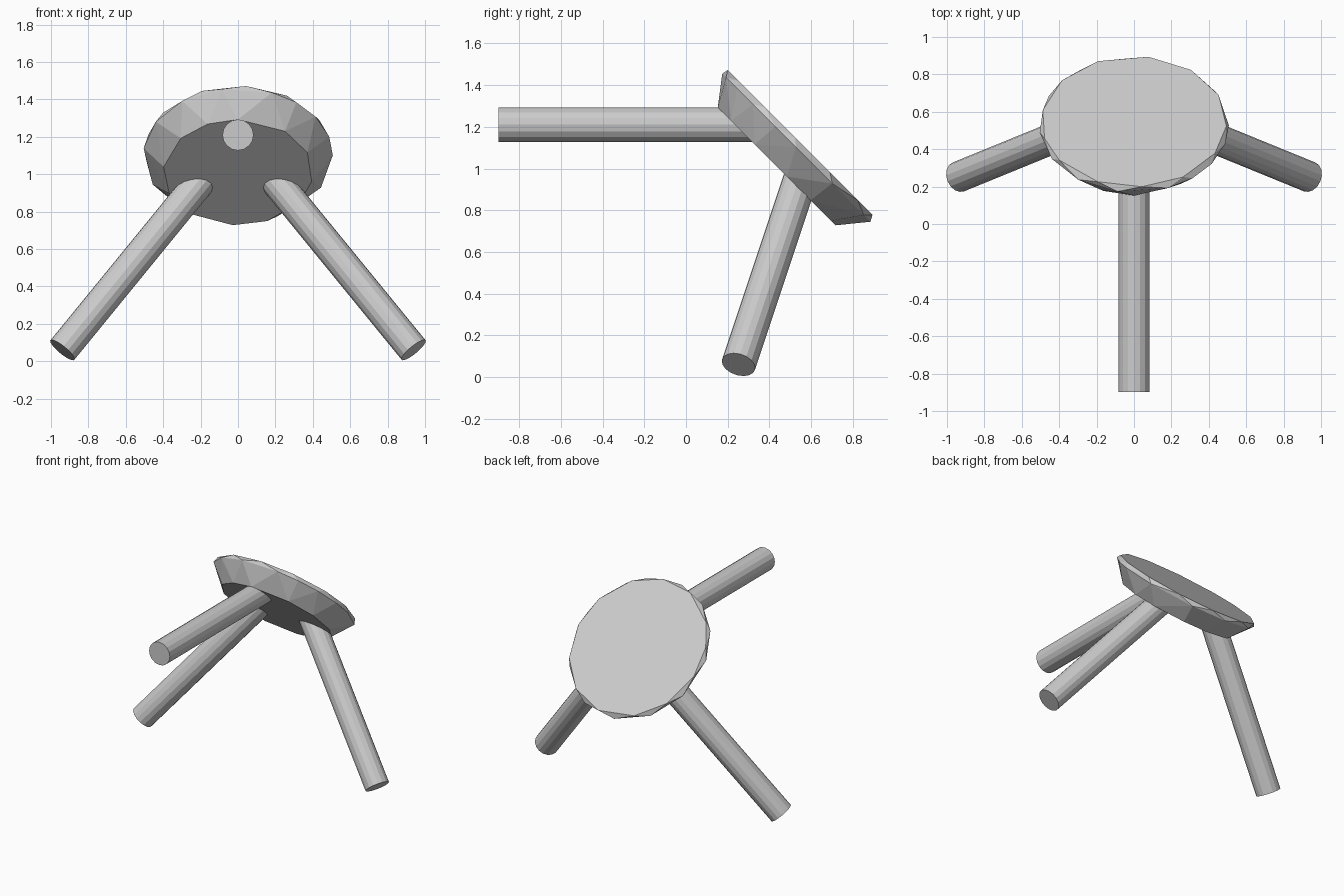
import bpy, bmesh
from math import radians, sin, cos
from mathutils import Matrix, Vector

if "Cube" in bpy.data.objects:
    bpy.data.objects.remove(bpy.data.objects["Cube"])

# Seat frame: local z is the seat normal, whole stool tipped back 45 degrees
TILT = Matrix.Translation((0, 0.435, 1.01)) @ Matrix.Rotation(radians(-45), 4, 'X')


def finish(bm, name, matrix):
    mesh = bpy.data.meshes.new(name)
    bmesh.ops.recalc_face_normals(bm, faces=bm.faces)
    bm.to_mesh(mesh)
    bm.free()
    obj = bpy.data.objects.new(name, mesh)
    obj.matrix_world = matrix
    bpy.context.collection.objects.link(obj)
    return obj


# Seat: rough-hewn disc, hull of three irregular rings (radius, height, angles)
rings = [
    (0.40, 0.0, (22, 51, 90, 114, 140, 174, 203, 233, 266, 293, 325, 350)),
    (0.507, 0.13, (0, 16, 35, 52, 69, 100, 126, 150, 174, 206, 235, 265, 295, 331)),
    (0.495, 0.16, (4, 29, 58, 85, 113, 144, 165, 190, 219, 247, 279, 308, 336)),
]
bm = bmesh.new()
for radius, height, angles in rings:
    for a in angles:
        bm.verts.new((radius * cos(radians(a)), -radius * sin(radians(a)), height))
bmesh.ops.convex_hull(bm, input=bm.verts)
bmesh.ops.dissolve_limit(bm, angle_limit=radians(1), verts=bm.verts, edges=bm.edges)
finish(bm, "seat", TILT)


# Legs: splayed 45 degrees from the seat, 120 degrees apart
def leg(name, turn):
    length, inset = 1.133, 0.1
    out = Vector((0, -1, -1)).normalized()
    middle = Vector((0, -0.283, 0)) + out * (length - inset) / 2
    bm = bmesh.new()
    bmesh.ops.create_cone(bm, cap_ends=True, segments=16, radius1=0.083,
                          radius2=0.083, depth=length + inset)
    place = Matrix.Translation(middle) @ Matrix.Rotation(radians(-45), 4, 'X')
    finish(bm, name, TILT @ Matrix.Rotation(radians(turn), 4, 'Z') @ place)


for name, turn in (("front_leg", 0), ("right_leg", 120), ("left_leg", -120)):
    leg(name, turn)
